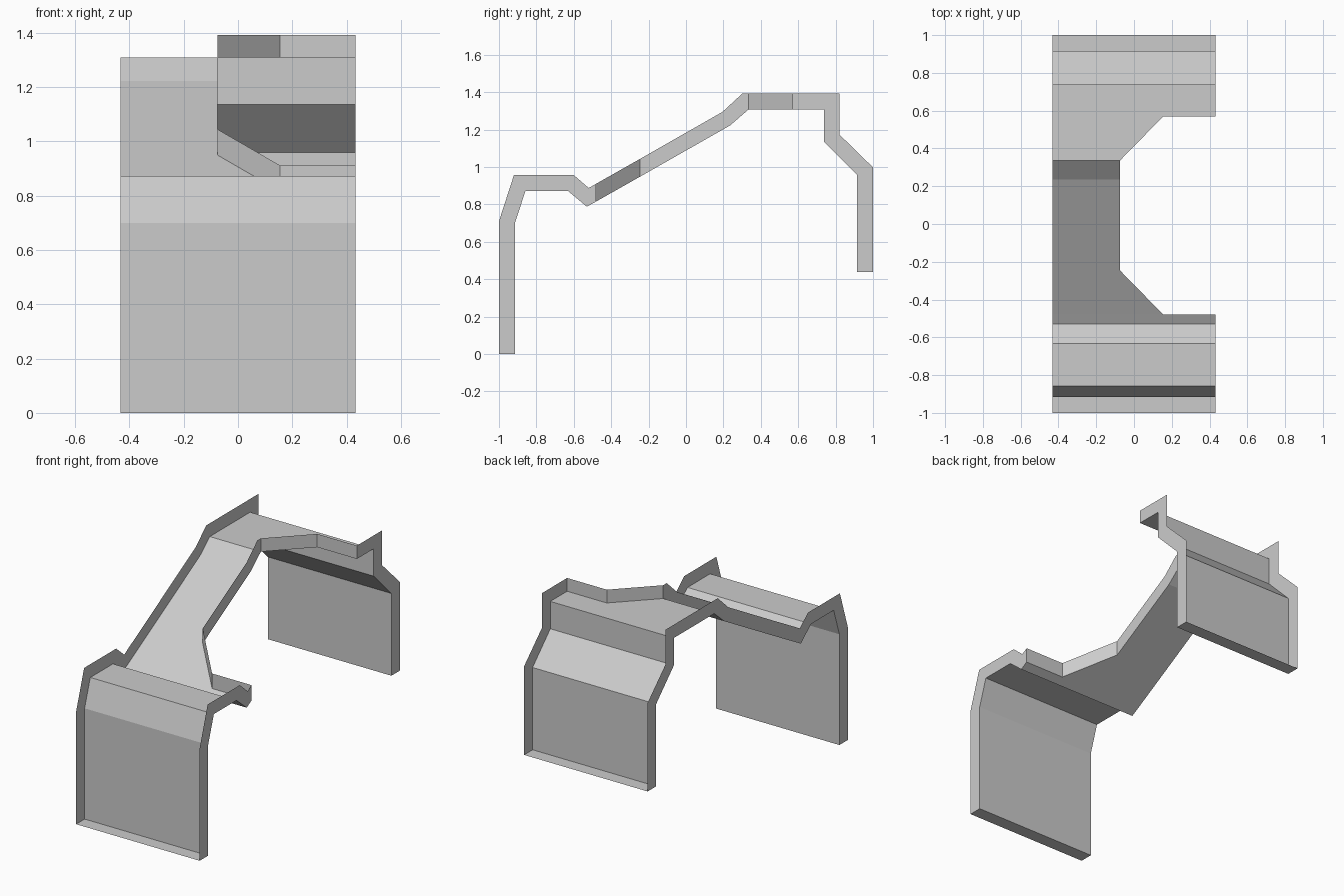
import bpy
import bmesh

if "Cube" in bpy.data.objects:
    bpy.data.objects.remove(bpy.data.objects["Cube"])

XL, XR, XD, XC = -0.432, 0.432, 0.155, -0.075   # left edge, right edge, cutout diagonal end, cutout edge

# Stations along the bent strip: rim edge (y, z), sheet (y, z), right-hand x limit
stations = [
    ((-1.0, 0.0), (-0.915, 0.0), XR),
    ((-1.0, 0.71), (-0.915, 0.70), XR),
    ((-0.92, 0.957), (-0.858, 0.873), XR),
    ((-0.60, 0.957), (-0.632, 0.873), XR),
    ((-0.52, 0.888), (-0.53, 0.788), XR),
    ((-0.48, 0.911), (-0.48, 0.816), XR),
    ((-0.48, 0.911), (-0.48, 0.816), XD),
    ((-0.245, 1.044), (-0.245, 0.949), XC),
    ((0.195, 1.295), (0.235, 1.222), XC),
    ((0.30, 1.392), (0.335, 1.308), XC),
    ((0.335, 1.392), (0.335, 1.308), XC),
    ((0.57, 1.392), (0.57, 1.308), XD),
    ((0.57, 1.392), (0.57, 1.308), XR),
    ((0.822, 1.392), (0.738, 1.308), XR),
    ((0.822, 1.172), (0.738, 1.135), XR),
    ((1.0, 0.998), (0.915, 0.958), XR),
    ((1.0, 0.438), (0.915, 0.438), XR),
]

bm = bmesh.new()
cache = {}


def vert(x, yz):
    key = (x, *yz)
    if key not in cache:
        cache[key] = bm.verts.new(key)
    return cache[key]


def face(*points):
    corners = list(dict.fromkeys(vert(x, yz) for x, yz in points))
    if len(corners) > 2:
        bm.faces.new(corners)


for (o1, i1, x1), (o2, i2, x2) in zip(stations, stations[1:]):
    # folded sheet, open on its outer side
    face((XL, i1), (XL, i2), (x2, i2), (x1, i1))
    # right rim, which also follows the cutout
    face((x1, o1), (x1, i1), (x2, i2), (x2, o2))
    # left rim
    face((XL, o1), (XL, o2), (XL, i2), (XL, i1))

# bottom lips of the front and back panels
o, i, x = stations[0]
face((XL, o), (XL, i), (x, i), (x, o))
o, i, x = stations[-1]
face((XL, i), (XL, o), (x, o), (x, i))

mesh = bpy.data.meshes.new("folded_bracket")
bm.to_mesh(mesh)
bm.free()
bpy.context.collection.objects.link(bpy.data.objects.new("folded_bracket", mesh))
